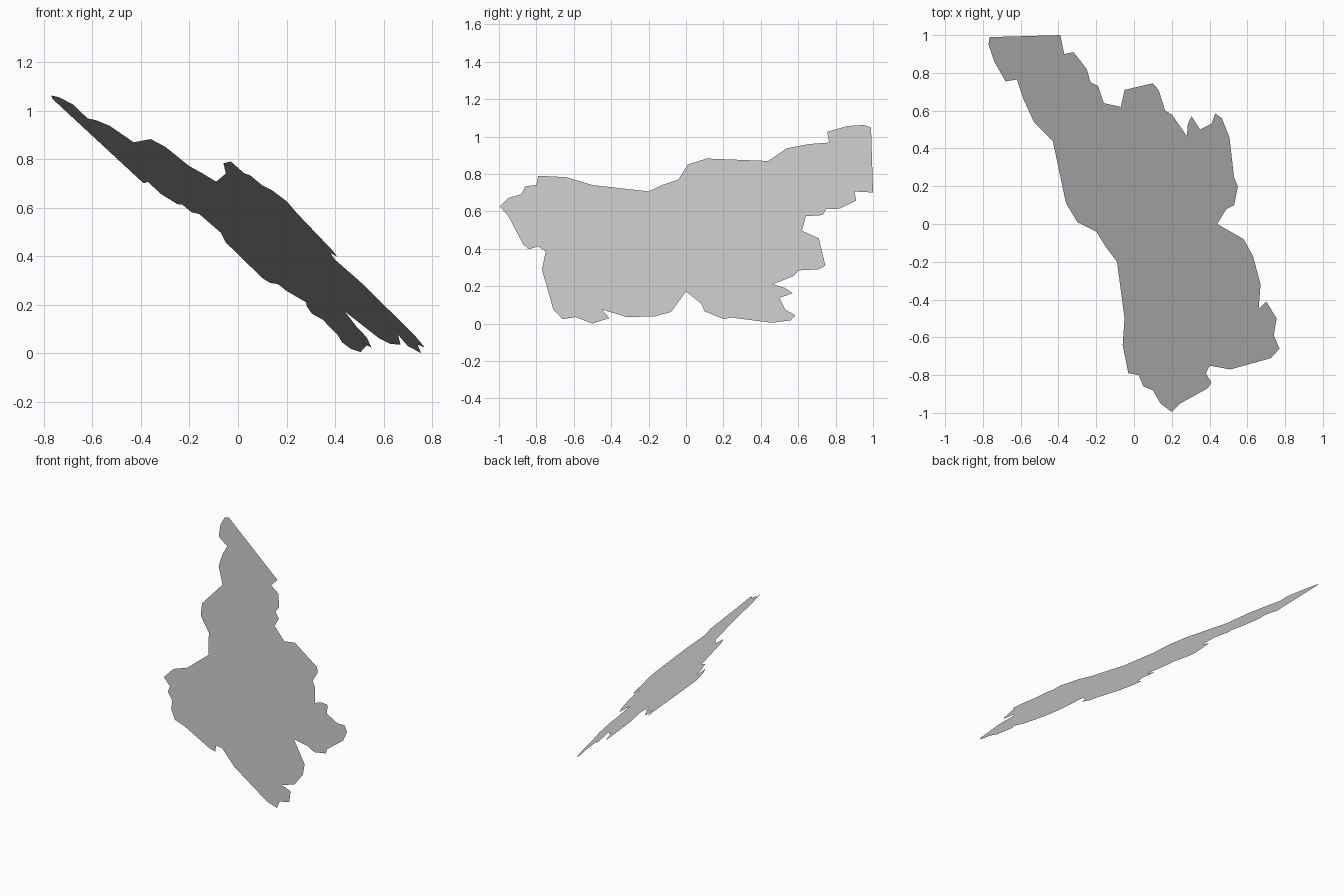
import bpy, bmesh

# Outline of the thin map-shaped sheet as seen from above, clockwise from the top tip
OUTLINE = [
    (-.765, .99), (-.74, .99), (-.71, .91), (-.39, 1.0), (-.37, .90), (-.32, .91),
    (-.25, .82), (-.23, .75), (-.19, .73), (-.16, .64), (-.07, .62), (-.05, .71),
    (.10, .745), (.13, .71), (.165, .60), (.20, .58), (.28, .465), (.285, .53),
    (.305, .57), (.35, .50), (.41, .53), (.43, .585), (.465, .56), (.505, .46),
    (.485, .26), (.53, .245), (.55, .20), (.53, .10), (.49, .08), (.44, 0),
    (.58, -.08), (.63, -.17), (.67, -.32), (.66, -.45), (.70, -.41), (.755, -.50),
    (.74, -.59), (.77, -.66), (.725, -.71), (.68, -.57), (.655, -.62), (.645, -.53),
    (.60, -.495), (.53, -.61), (.51, -.77), (.40, -.75), (.38, -.79), (.41, -.84),
    (.39, -.87), (.24, -.775), (.245, -.95), (.20, -.995), (.14, -.95), (.10, -.88),
    (.05, -.86), (.025, -.80), (-.03, -.79), (-.06, -.64), (-.05, -.50), (-.09, -.20),
    (-.15, -.12), (-.20, -.04), (-.30, .01), (-.36, .11), (-.43, .44), (-.53, .54),
    (-.585, .66), (-.585, .80), (-.62, .765), (-.68, .755), (-.74, .86), (-.77, .95),
]


def sheet_height(x, y):
    """Height of the tilted sheet above the ground."""
    return .586 - .92 * x - .235 * y


# Single tilted face, facing upward
bm = bmesh.new()
verts = [bm.verts.new((x, y, sheet_height(x, y))) for x, y in reversed(OUTLINE)]
bm.faces.new(verts)
bmesh.ops.triangulate(bm, faces=bm.faces[:])
low = min(v.co.z for v in bm.verts)
bmesh.ops.translate(bm, verts=bm.verts[:], vec=(0, 0, -low))

mesh = bpy.data.meshes.new("map_sheet")
bm.to_mesh(mesh)
bm.free()
sheet = bpy.data.objects.new("map_sheet", mesh)
bpy.context.collection.objects.link(sheet)
